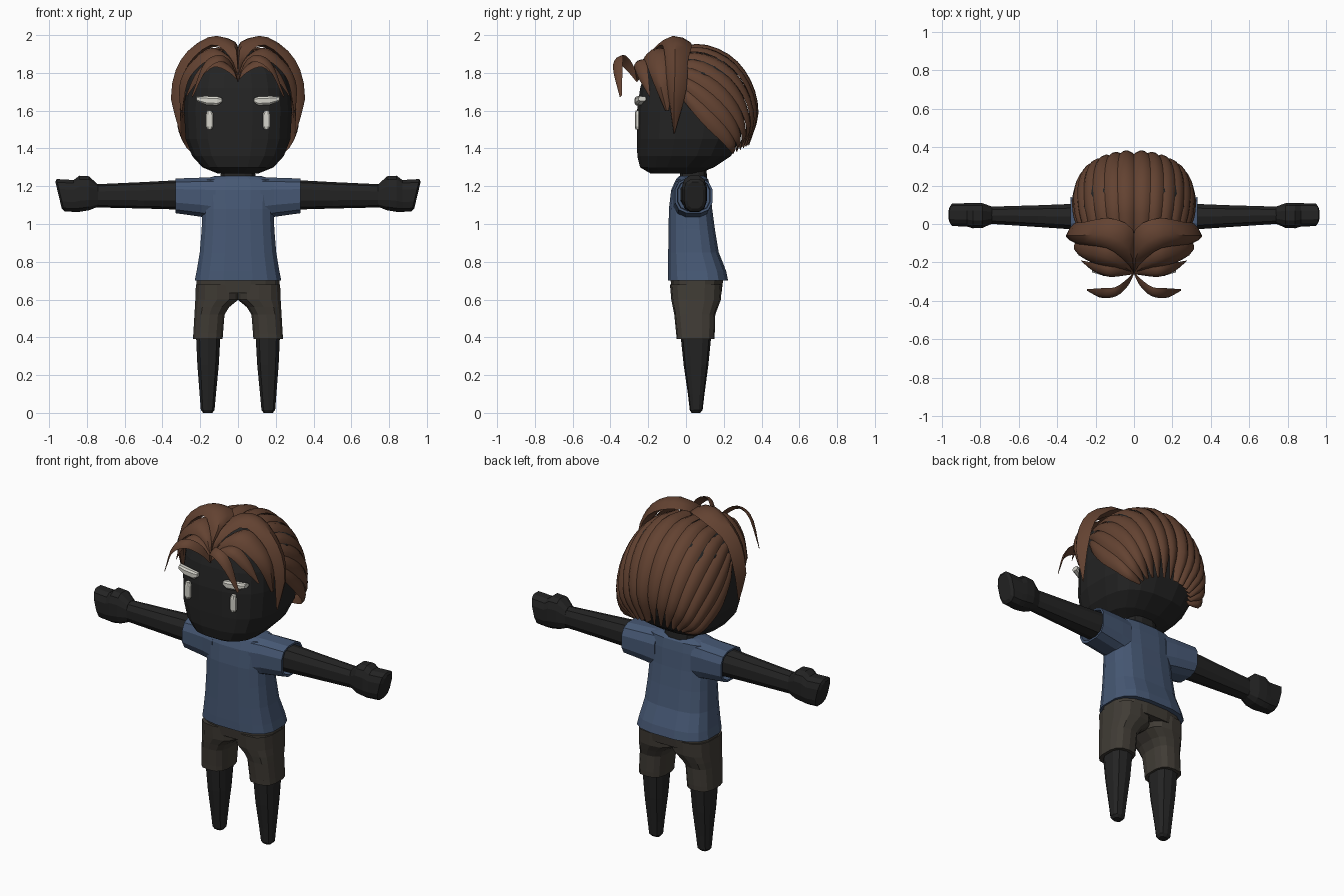
import bpy, bmesh, math
from mathutils import Vector


def material(name, rgb):
    m = bpy.data.materials.new(name)
    m.diffuse_color = (*rgb, 1)
    return m


SKIN = material("charcoal skin", (0.017, 0.017, 0.017))
SHIRT = material("blue shirt", (0.062, 0.098, 0.175))
SHORTS = material("brown shorts", (0.052, 0.045, 0.036))
HAIR = material("brown hair", (0.125, 0.055, 0.031))
WHITE = material("off white", (0.68, 0.67, 0.61))


def finish(name, bm, mat, mirror=False, smooth=False):
    bmesh.ops.recalc_face_normals(bm, faces=bm.faces)
    me = bpy.data.meshes.new(name)
    bm.to_mesh(me)
    bm.free()
    me.materials.append(mat)
    ob = bpy.data.objects.new(name, me)
    bpy.context.collection.objects.link(ob)
    if mirror:
        ob.modifiers.new("mirror", 'MIRROR').use_mirror_merge = False
    if smooth:
        bpy.ops.object.select_all(action='DESELECT')
        ob.select_set(True)
        bpy.context.view_layer.objects.active = ob
        bpy.ops.object.shade_smooth_by_angle(angle=math.radians(40))
    return ob


def skin_rings(bm, rings):
    loops = [[bm.verts.new(p) for p in r] for r in rings]
    n = len(loops[0])
    for r, s in zip(loops, loops[1:]):
        for i in range(n):
            j = (i + 1) % n
            bm.faces.new((r[i], r[j], s[j], s[i]))
    bm.faces.new(loops[0])
    bm.faces.new(loops[-1])


def loft(name, rings, mat, axis='z', n=16, power=2.8, mirror=False, shear=0, smooth=False):
    """Rings are (position, a0, a1, b0, b1): a,b = x,y along z, or y,z along x."""
    out = []
    for pos, a0, a1, b0, b1 in rings:
        loop = []
        for i in range(n):
            t = 2 * math.pi * (i + 0.5) / n
            c, s = math.cos(t), math.sin(t)
            u = math.copysign(abs(c) ** (2 / power), c) * (a1 - a0) / 2
            v = math.copysign(abs(s) ** (2 / power), s) * (b1 - b0) / 2
            a, b = (a0 + a1) / 2 + u, (b0 + b1) / 2 + v
            loop.append((a, b, pos) if axis == 'z' else (pos + (shear * v if pos > 0.9 else 0), a, b))
        out.append(loop)
    bm = bmesh.new()
    skin_rings(bm, out)
    return finish(name, bm, mat, mirror, smooth)


def spline(pts, t):
    """Catmull-Rom point at t in 0..1."""
    p = [Vector(q) for q in pts]
    p = [2 * p[0] - p[1]] + p + [2 * p[-1] - p[-2]]
    f = t * (len(pts) - 1)
    k = min(int(f), len(pts) - 2)
    f -= k
    a, b, c, d = p[k:k + 4]
    return 0.5 * (2 * b + (c - a) * f + (2 * a - 5 * b + 4 * c - d) * f * f
                  + (3 * b - a - 3 * c + d) * f ** 3)


CENTRE = Vector((0, 0.03, 1.6))


def lock(name, edge_a, edge_b, bulge=0.03, steps=14):
    """A curved, pointed lock of hair between two edge curves."""
    rings = []
    for i in range(steps + 1):
        t = i / steps
        a, b = spline(edge_a, t), spline(edge_b, t)
        out = ((a + b) / 2 - CENTRE).normalized()
        h = bulge * min(1, (b - a).length / 0.08)
        ring = [a.lerp(b, s) + out * h * k for s, k in
                ((0, 0), (0.2, 0.65), (0.5, 1), (0.8, 0.65), (1, 0), (0.5, -0.3))]
        rings.append(ring)
    bm = bmesh.new()
    skin_rings(bm, rings)
    return finish(name, bm, HAIR, True, True)


# Head and neck
loft("head", [(1.268, -.11, .11, -.19, .07), (1.30, -.19, .19, -.245, .15),
              (1.36, -.245, .245, -.26, .24), (1.45, -.28, .28, -.262, .29),
              (1.60, -.288, .288, -.262, .32), (1.72, -.28, .28, -.245, .30),
              (1.80, -.26, .26, -.22, .27), (1.87, -.2, .2, -.16, .22),
              (1.92, -.1, .1, -.07, .12)], SKIN, n=20)
loft("neck", [(1.2, -.1, .1, -.04, .115), (1.3, -.09, .09, -.03, .11)], SKIN, n=12)

# Eyes and brows
loft("eye", [(1.50, .138, .162, -.268, -.245), (1.515, .13, .17, -.272, -.245),
             (1.58, .13, .17, -.272, -.245), (1.60, .138, .165, -.268, -.245)], WHITE, n=8, mirror=True)
loft("brow", [(.085, -.267, -.24, 1.642, 1.668), (.11, -.273, -.24, 1.626, 1.676),
              (.17, -.268, -.225, 1.63, 1.678), (.22, -.252, -.21, 1.65, 1.676)],
     WHITE, 'x', n=8, mirror=True)

# Shirt body and sleeves
loft("shirt_body", [(.70, -.232, .232, -.098, .225), (.75, -.222, .222, -.098, .215),
                    (.85, -.205, .205, -.096, .175), (.97, -.195, .195, -.094, .155),
                    (1.08, -.19, .19, -.092, .14), (1.18, -.2, .2, -.08, .13),
                    (1.235, -.19, .19, -.055, .12), (1.255, -.12, .12, -.035, .10)], SHIRT, power=3)
loft("sleeve", [(.12, -.075, .13, 1.02, 1.25), (.19, -.065, .135, 1.035, 1.248),
                (.33, -.06, .142, 1.055, 1.243), (.33, -.048, .13, 1.067, 1.233),
                (.29, -.045, .127, 1.07, 1.23)], SHIRT, 'x', n=12, mirror=True)

# Arms and fists
loft("arm", [(.26, -.035, .11, 1.075, 1.235), (.5, -.018, .10, 1.082, 1.222),
             (.76, 0, .092, 1.088, 1.21)], SKIN, 'x', n=10, power=2.4, mirror=True)
loft("hand", [(.74, .0, .092, 1.09, 1.21), (.79, -.022, .11, 1.07, 1.255),
              (.84, -.024, .112, 1.062, 1.258), (.87, -.015, .11, 1.062, 1.235),
              (.94, -.012, .108, 1.065, 1.24), (.95, .005, .092, 1.08, 1.225)],
     SKIN, 'x', n=12, mirror=True, shear=.24)

# Shorts and legs
loft("shorts_waist", [(.635, -.225, .225, -.075, .19), (.715, -.222, .222, -.085, .2)], SHORTS)
loft("shorts_leg", [(.39, .08, .24, -.05, .15), (.42, .078, .238, -.052, .152),
                    (.52, .07, .232, -.062, .155), (.56, .045, .23, -.07, .17),
                    (.60, -.005, .228, -.078, .185), (.68, -.005, .225, -.085, .19)],
     SHORTS, n=14, mirror=True)
loft("leg", [(0, .135, .185, .03, .075), (.015, .123, .198, .02, .088),
             (.1, .115, .205, .01, .098), (.25, .1, .217, -.012, .118),
             (.42, .09, .225, -.03, .135)], SKIN, n=10, mirror=True)

# Swept-back hair: strands spread over the skull and gather at the nape
OUTER = [(-.06, 1.93), (.1, 1.945), (.25, 1.875), (.345, 1.74), (.375, 1.58), (.335, 1.42)]
LOWER = [(-.05, 1.72), (.03, 1.64), (.12, 1.55), (.2, 1.47), (.25, 1.40), (.25, 1.37)]
WIDTH = [.27, .305, .315, .295, .25, .17]


def skull(a, k, inset=0):
    c, s = math.cos(a), math.sin(a)
    (yo, zo), (yl, zl) = OUTER[k], LOWER[k]
    p = Vector((WIDTH[k] * s, yl + (yo - yl) * c, zl + (zo - zl) * c))
    return p.lerp(CENTRE, inset)


COUNT = 7
for i in range(COUNT):
    step = math.radians(94) / COUNT
    mid = (i + 0.5) * step
    spread = [.62, .66, .68, .68, .64, .3]
    lock(f"back_strand_{i + 1}",
         [skull(mid - step * spread[k], k, .06) for k in range(6)],
         [skull(mid + step * spread[k], k, .0) for k in range(6)], .022)

# Big locks sweeping from the parting over the temples
lock("temple_lock",
     [(0, -.25, 1.80), (0, -.04, 1.945), (.12, .03, 1.955), (.26, .01, 1.86), (.315, .0, 1.70), (.305, -.06, 1.48)],
     [(0, -.25, 1.78), (.04, -.2, 1.88), (.13, -.13, 1.95), (.245, -.11, 1.87), (.305, -.1, 1.73), (.30, -.065, 1.48)],
     .045)
lock("upper_fringe",
     [(0, -.245, 1.79), (.04, -.17, 1.88), (.14, -.1, 1.93), (.25, -.08, 1.84), (.295, -.08, 1.74), (.30, -.09, 1.6)],
     [(0, -.25, 1.76), (.06, -.235, 1.83), (.14, -.22, 1.87), (.22, -.2, 1.82), (.27, -.17, 1.74), (.295, -.11, 1.6)],
     .03)
lock("lower_fringe",
     [(0, -.25, 1.79), (.06, -.22, 1.85), (.14, -.21, 1.87), (.22, -.2, 1.8), (.275, -.19, 1.68)],
     [(0, -.26, 1.76), (.06, -.27, 1.81), (.13, -.275, 1.83), (.2, -.25, 1.77), (.272, -.195, 1.675)], .02)
# Loose curls flicking forward of the forehead
lock("front_curl",
     [(0, -.25, 1.77), (.04, -.29, 1.86), (.1, -.33, 1.895), (.18, -.335, 1.85), (.245, -.34, 1.68)],
     [(0, -.26, 1.75), (.03, -.32, 1.82), (.09, -.375, 1.86), (.17, -.385, 1.81), (.24, -.35, 1.67)], .015)
